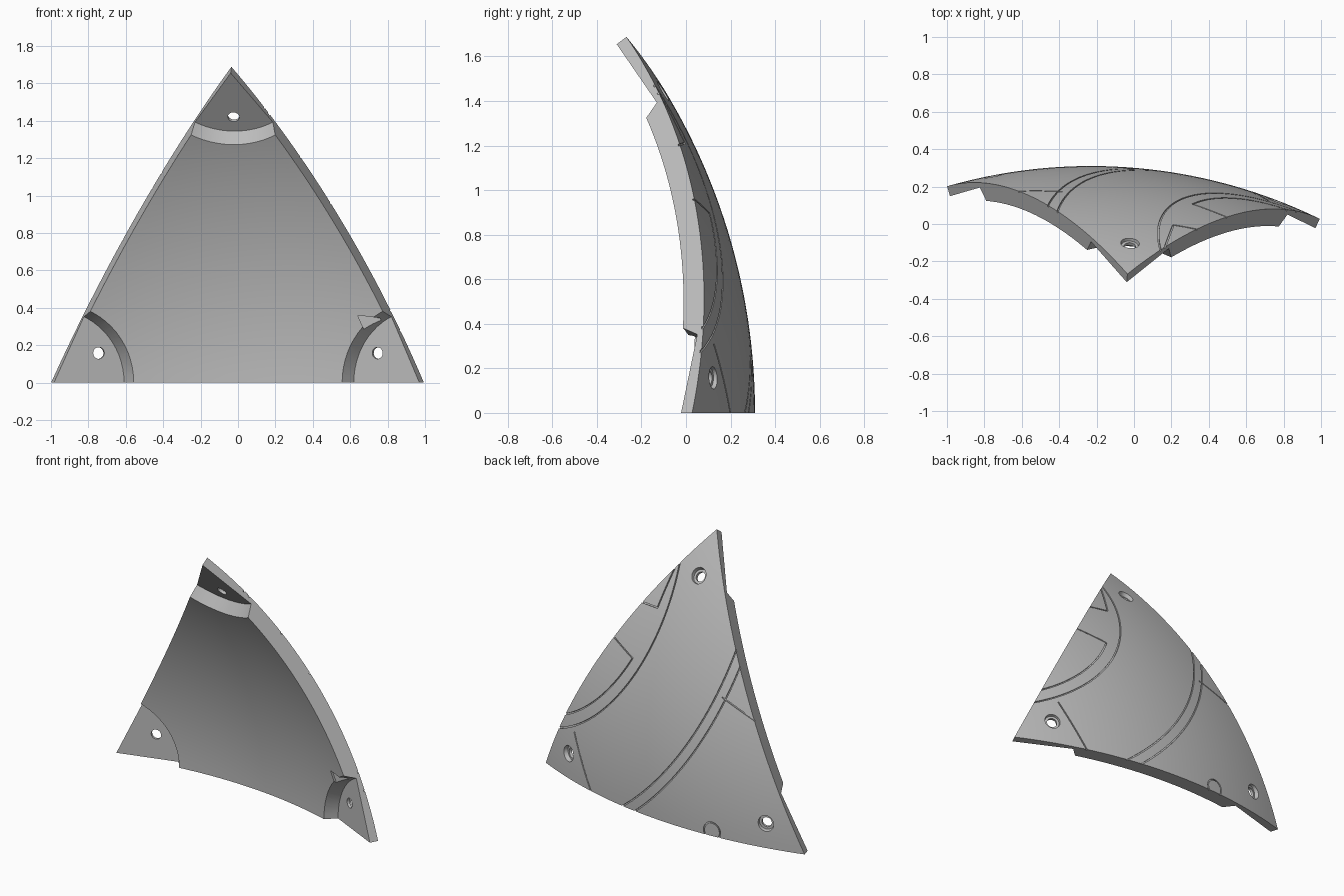
import bpy, bmesh, math
from mathutils import Vector, Matrix

old = bpy.data.objects.get("Cube")
if old:
    bpy.data.objects.remove(old, do_unlink=True)

CENTRE = Vector((-0.23, -2.48, 0))
R_OUT, R_IN = 2.79, 2.69
APEX, LOW_R, LOW_L = [(Vector(p) - CENTRE).normalized() for p in
                      ((-0.035, -0.265, 1.69), (-1, 0.205, 0), (0.995, 0.03, 0))]
CORNERS = (APEX, LOW_R, LOW_L)
POLE = Vector((0.472, 0.772, 0.422)).normalized()

grey = bpy.data.materials.new("grey")
grey.use_nodes = True
colour = (0.5, 0.5, 0.5, 1)
grey.diffuse_color = colour
grey.node_tree.nodes["Principled BSDF"].inputs["Base Color"].default_value = colour


def make_object(name, bm):
    bmesh.ops.recalc_face_normals(bm, faces=bm.faces)
    mesh = bpy.data.meshes.new(name)
    bm.to_mesh(mesh)
    bm.free()
    mesh.materials.append(grey)
    obj = bpy.data.objects.new(name, mesh)
    bpy.context.collection.objects.link(obj)
    return obj


def curved_panel(n=36):
    """Spherical triangle with radial side walls."""
    bm = bmesh.new()
    layers = []
    for radius in (R_OUT, R_IN):
        v = {}
        for i in range(n + 1):
            for j in range(n + 1 - i):
                d = APEX * i + LOW_R * j + LOW_L * (n - i - j)
                v[i, j] = bm.verts.new(CENTRE + d.normalized() * radius)
        for i in range(n):
            for j in range(n - i):
                bm.faces.new((v[i, j], v[i + 1, j], v[i, j + 1]))
                if i + j < n - 1:
                    bm.faces.new((v[i + 1, j], v[i + 1, j + 1], v[i, j + 1]))
        layers.append(v)
    o, u = layers
    rims = ([(k, 0) for k in range(n + 1)], [(0, k) for k in range(n + 1)],
            [(k, n - k) for k in range(n + 1)])
    for rim in rims:
        for a, b in zip(rim, rim[1:]):
            bm.faces.new((o[a], o[b], u[b], u[a]))
    return make_object("curved_panel", bm)


panel = curved_panel()


def cut(cutter):
    cutter.hide_render = True
    mod = panel.modifiers.new("cut", 'BOOLEAN')
    mod.operation, mod.solver, mod.object = 'DIFFERENCE', 'EXACT', cutter
    bpy.context.view_layer.objects.active = panel
    bpy.ops.object.modifier_apply(modifier=mod.name)
    bpy.data.objects.remove(cutter, do_unlink=True)


def cone_cut(base, axis, r_base, r_end, height, sides=64):
    bm = bmesh.new()
    frame = Matrix.Translation(base + axis * height / 2) @ axis.to_track_quat('Z', 'Y').to_matrix().to_4x4()
    bmesh.ops.create_cone(bm, cap_ends=True, segments=sides, radius1=r_base,
                          radius2=r_end, depth=height, matrix=frame)
    cut(make_object("cone_cutter", bm))


def groove(dirs, closed=False, half=0.004, depth=0.008):
    """Narrow channel following unit directions over the outer surface."""
    bm = bmesh.new()
    count = len(dirs)
    rings = []
    for k, d in enumerate(dirs):
        if closed:
            along = dirs[(k + 1) % count] - dirs[k - 1]
        else:
            along = dirs[min(k + 1, count - 1)] - dirs[max(k - 1, 0)]
        side = along.cross(d).normalized() * half
        rings.append([bm.verts.new(CENTRE + d * r + side * s) for r, s in
                      ((R_OUT - depth, -1), (R_OUT - depth, 1), (R_OUT + 0.03, 1), (R_OUT + 0.03, -1))])
    for k in range(count if closed else count - 1):
        a, b = rings[k], rings[(k + 1) % count]
        for m in range(4):
            bm.faces.new((a[m], a[m - 1], b[m - 1], b[m]))
    if not closed:
        bm.faces.new(rings[0])
        bm.faces.new(rings[-1])
    cut(make_object("groove_cutter", bm))


def sweep(start, axis, degrees, steps):
    return [Matrix.Rotation(math.radians(degrees * k / steps), 3, axis) @ start
            for k in range(steps + 1)]


def surface_line(a, b, overshoot=0.0, steps=8):
    p, q = [(Vector(x) - CENTRE).normalized() for x in (a, b)]
    return [p.lerp(q, k / steps * (1 + overshoot)).normalized() for k in range(steps + 1)]


# Flat mounting recess and countersunk hole at each corner
middle = sum(CORNERS, Vector()).normalized()
for corner in CORNERS:
    seat = CENTRE + corner * (R_OUT - 0.055)
    cone_cut(seat, -corner, 0.39, 0.51, 0.3)
    inward = (middle - corner * middle.dot(corner)).normalized()
    hole = seat + inward * 0.295
    cone_cut(hole - corner * 0.1, corner, 0.031, 0.031, 0.3, 32)
    cone_cut(hole + corner * 0.018, corner, 0.046, 0.058, 0.06, 32)

# Small notch beside one recess
bm = bmesh.new()
outline = ((0.64, 0.36), (0.68, 0.27), (0.78, 0.3), (0.76, 0.345))
base = [bm.verts.new((x, -0.15, z)) for x, z in outline]
tip = [bm.verts.new((x, 0.055, z)) for x, z in outline]
bm.faces.new(base)
bm.faces.new(tip)
for k in range(4):
    bm.faces.new((base[k - 1], base[k], tip[k], tip[k - 1]))
cut(make_object("notch_cutter", bm))

# Concentric panel lines on the outside
tangent = POLE.orthogonal().normalized()
for height in (2.325, 2.36, 2.608):
    c = height / R_OUT
    start = POLE * c + tangent * math.sqrt(1 - c * c)
    groove(sweep(start, POLE, 360, 160)[:-1], closed=True)

# Edge panel outlines
start = (Vector((0.313, 0.107, 0.895)) - CENTRE).normalized()
groove(sweep(start, POLE, -62, 30))
groove(surface_line((0.313, 0.107, 0.895), (0.484, 0.04, 0.955), 0.3))
groove(surface_line((0.21, -0.005, 1.21), (0.31, -0.035, 1.2), 0.4))
groove(surface_line((0.21, -0.005, 1.21), (0.175, -0.095, 1.4), 0.3))
groove(surface_line((0.72, 0.125, 0.31), (0.55, 0.2, 0), 0.2))
groove(surface_line((-0.382, 0.17, 0.85), (-0.604, 0.18, 0.77), 0.3))

# Small round mark by the lower edge
mark = (Vector((-0.4, 0.3, 0.03)) - CENTRE).normalized()
start = (mark + mark.orthogonal().normalized() * 0.02).normalized()
groove(sweep(start, mark, 360, 32)[:-1], closed=True)

# Smooth curved faces, crisp edges
bpy.ops.object.select_all(action='DESELECT')
panel.select_set(True)
bpy.context.view_layer.objects.active = panel
bpy.ops.object.shade_smooth_by_angle(angle=math.radians(25))
